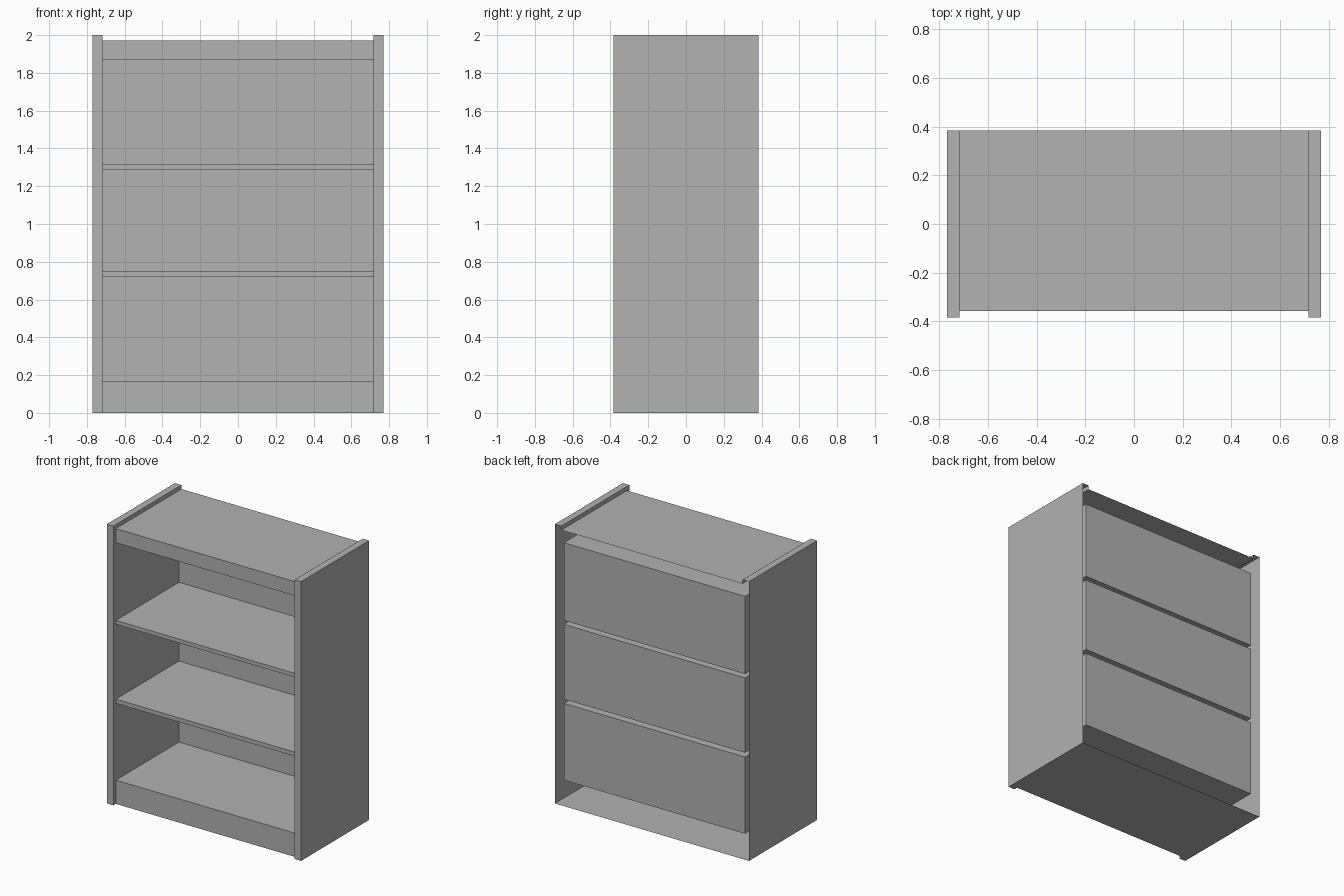
import bpy
import bmesh
from mathutils import Vector

if "Cube" in bpy.data.objects:
    bpy.data.objects.remove(bpy.data.objects["Cube"])

# One plain grey for the whole bookcase
GREY = (0.445, 0.445, 0.445, 1.0)
grey = bpy.data.materials.new("plain_grey")
grey.use_nodes = True
grey.diffuse_color = GREY
grey.node_tree.nodes["Principled BSDF"].inputs["Base Color"].default_value = GREY

SIDES = {
    "left": Vector((1, 0, 0)), "right": Vector((-1, 0, 0)),
    "back": Vector((0, 1, 0)), "front": Vector((0, -1, 0)),
    "top": Vector((0, 0, 1)), "bottom": Vector((0, 0, -1)),
}

# Main dimensions
OUTER, INNER = 0.769, 0.718       # half width outside and between the sides
DEPTH, RECESS = 0.385, 0.357      # half depth of the sides and of the shelves
HEIGHT, TOP = 2.0, 1.971
BAYS = [(0.17, 0.72), (0.75, 1.286), (1.314, 1.87)]


def box(name, low, high, keep, inward=False):
    """Box between two corners that has only the named faces."""
    low, high = Vector(low), Vector(high)
    bm = bmesh.new()
    bmesh.ops.create_cube(bm, size=1)
    for v in bm.verts:
        v.co = Vector(h if c > 0 else l for c, l, h in zip(v.co, low, high))
    bm.normal_update()
    kept = [SIDES[k] for k in keep.split()]
    drop = [f for f in bm.faces if not any(f.normal.dot(d) > 0.9 for d in kept)]
    bmesh.ops.delete(bm, geom=drop, context="FACES")
    if inward:
        bmesh.ops.reverse_faces(bm, faces=bm.faces[:])
    mesh = bpy.data.meshes.new(name)
    bm.to_mesh(mesh)
    bm.free()
    mesh.materials.append(grey)
    obj = bpy.data.objects.new(name, mesh)
    bpy.context.collection.objects.link(obj)
    return obj


def mirror(obj):
    """Repeat a part on the other side of the bookcase."""
    obj.modifiers.new("Mirror", "MIRROR").use_mirror_merge = False


# Side panels, open at the back, with their exposed inner edges
mirror(box("side_panel", (INNER, -DEPTH, 0), (OUTER, DEPTH, HEIGHT),
           "left front top bottom"))
mirror(box("side_front_lip", (INNER, -DEPTH, 0), (OUTER, -RECESS, HEIGHT), "right"))
mirror(box("side_top_lip", (INNER, -RECESS, TOP), (OUTER, DEPTH, HEIGHT), "right"))

# Top board and floor
box("top_board", (-INNER, -RECESS, BAYS[-1][1]), (INNER, DEPTH, TOP), "top")
box("floor", (-INNER, -RECESS, 0), (INNER, DEPTH, BAYS[0][0]), "bottom")

# Front edges of the base, shelves and top
edges = [0] + [z for bay in BAYS for z in bay] + [TOP]
names = ["base_front", "lower_shelf_edge", "upper_shelf_edge", "top_front"]
for name, z0, z1 in zip(names, edges[::2], edges[1::2]):
    box(name, (-INNER, -RECESS, z0), (INNER, RECESS, z1), "front")

# Shelf bays: open at the front, closed by a thin back
for name, (z0, z1) in zip(["lower_bay", "middle_bay", "upper_bay"], BAYS):
    box(name, (-INNER, -RECESS, z0), (INNER, RECESS, z1),
        "left right back top bottom", inward=True)
